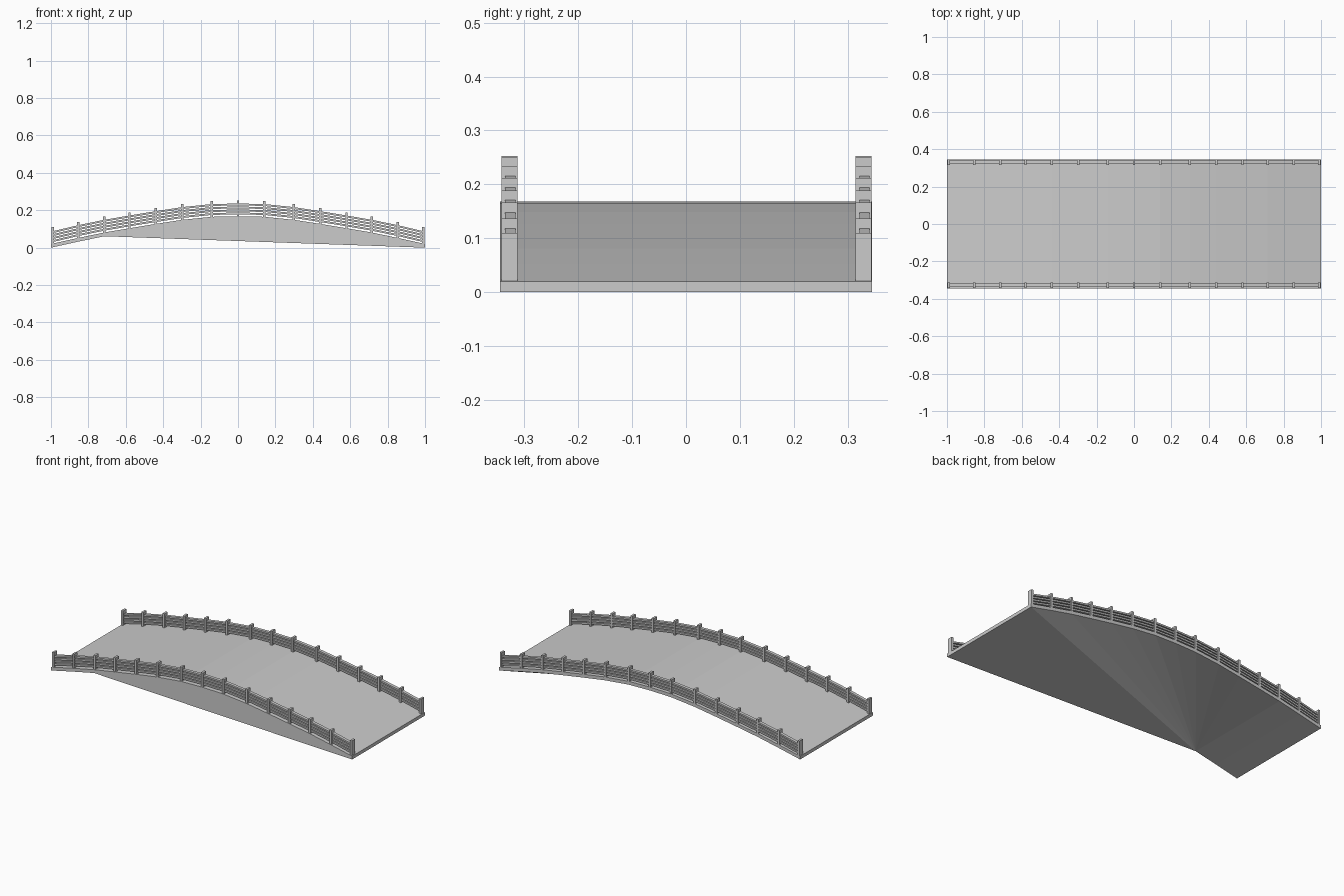
import bpy, bmesh

if "Cube" in bpy.data.objects:
    bpy.data.objects.remove(bpy.data.objects["Cube"])

# Half of the arch: x and height of the walking surface (also post stations)
HALF = [(0, .168), (.14, .165), (.297, .149), (.44, .127), (.58, .104),
        (.715, .081), (.855, .052), (1, .02)]
ARCH = [(-x, z) for x, z in HALF[:0:-1]] + HALF
W, T = .345, .02          # half width, deck thickness


def finish(name, bm):
    bmesh.ops.recalc_face_normals(bm, faces=bm.faces)
    me = bpy.data.meshes.new(name)
    bm.to_mesh(me)
    bm.free()
    ob = bpy.data.objects.new(name, me)
    bpy.context.collection.objects.link(ob)


def sweep(bm, y0, y1, lo, hi, bottom=True, end=1):
    """Rectangular section following the arch."""
    rings = [[bm.verts.new((max(-end, min(end, x)), y, z + h)) for y, h in
              ((y0, lo), (y1, lo), (y1, hi), (y0, hi))] for x, z in ARCH]
    for a, b in zip(rings, rings[1:]):
        for i in range(0 if bottom else 1, 4):
            j = (i + 1) % 4
            bm.faces.new((a[i], b[i], b[j], a[j]))
    bm.faces.new(rings[0])
    bm.faces.new(rings[-1][::-1])
    return rings


# Deck: arched top and edges; the underside hangs from a straight front chord
bm = bmesh.new()
rings = sweep(bm, -W, W, -T, 0, bottom=False)
front = [r[0] for r in rings]
back = [r[1] for r in rings]
K = 2                                     # station where the chord begins
for i in range(K):
    bm.faces.new((front[i], back[i], back[i + 1], front[i + 1]))
for i in range(K, len(back) - 1):         # sheet from the chord to the back arch
    bm.faces.new((front[K], back[i], back[i + 1]))
bm.faces.new((front[K], back[-1], front[-1]))
bm.faces.new(front[K:])                   # spandrel wall on the front
finish("deck", bm)

for side, dy in (("front", -.3275), ("back", .3295)):
    # Posts standing on the deck at each station
    bm = bmesh.new()
    for x, z in ARCH:
        px = max(-.99, min(.99, x))
        res = bmesh.ops.create_cube(bm, size=1)
        for v in res["verts"]:
            v.co = (px + v.co.x * .013, dy + v.co.y * .030,
                    z + (.085 + .005 * (abs(x) == 1) if v.co.z > 0 else -.001))
    finish(side + "_posts", bm)
    # Rails running through the posts
    bm = bmesh.new()
    for top in (.020, .036, .052, .068):
        sweep(bm, dy - .008, dy + .011, top - .010, top, end=.99)
    finish(side + "_rails", bm)
